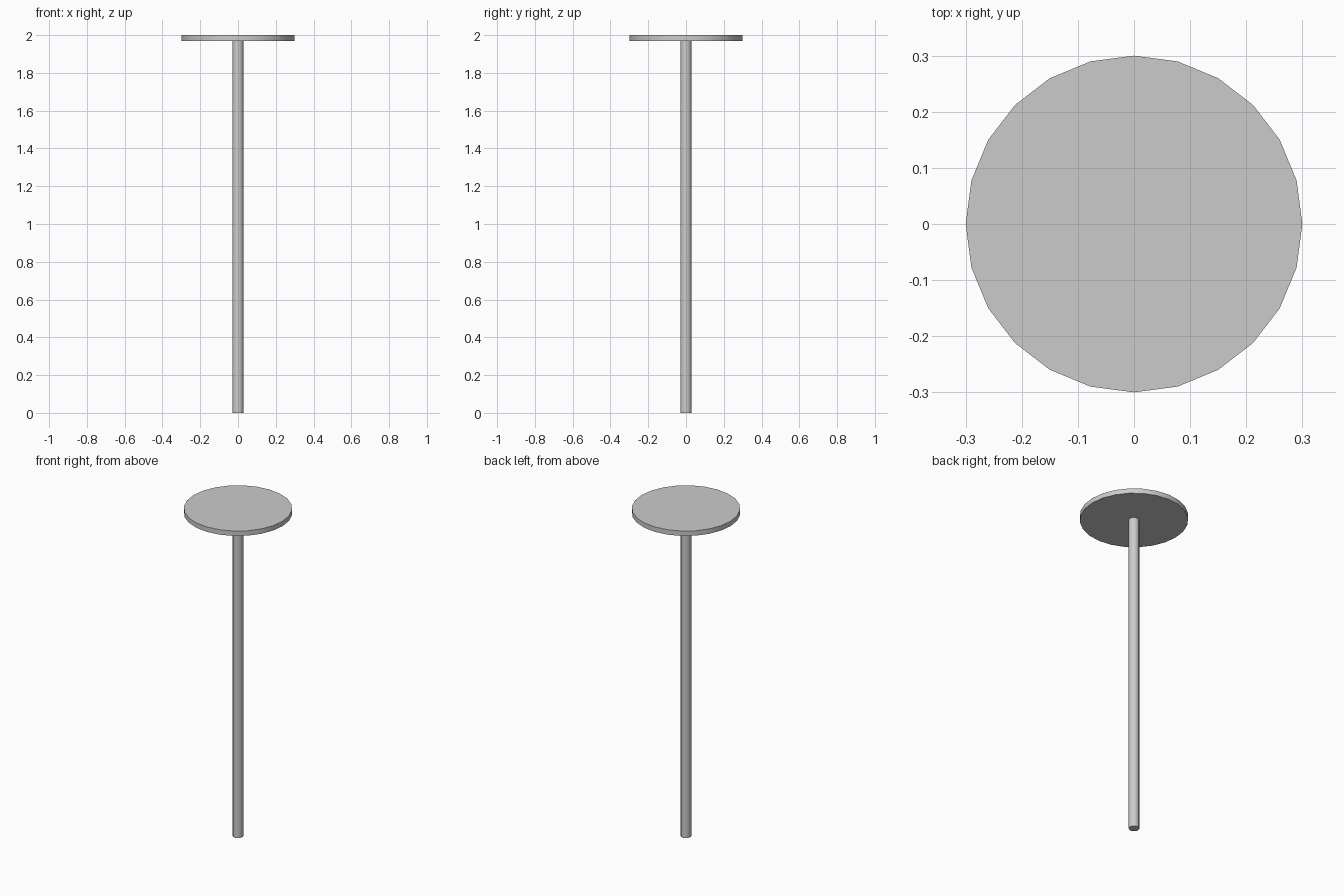
import bpy
import math

cube = bpy.data.objects.get("Cube")
if cube:
    bpy.data.objects.remove(cube, do_unlink=True)

# Single plain grey material
grey = bpy.data.materials.new("light_grey")
grey.use_nodes = True
colour = (0.6, 0.6, 0.6, 1.0)
grey.diffuse_color = colour
grey.node_tree.nodes["Principled BSDF"].inputs["Base Color"].default_value = colour


def add_cylinder(name, radius, bottom, top, sides):
    bpy.ops.mesh.primitive_cylinder_add(
        vertices=sides, radius=radius, depth=top - bottom,
        location=(0, 0, (bottom + top) / 2))
    part = bpy.context.object
    part.name = name
    part.data.materials.append(grey)
    bpy.ops.object.shade_smooth_by_angle(angle=math.radians(40))
    return part


HEIGHT = 2.0
PLATE_THICKNESS = 0.03

# Slender upright pole
add_cylinder("pole", 0.03, 0.0, HEIGHT - PLATE_THICKNESS, 12)
# Thin round plate on top
add_cylinder("round_plate", 0.3, HEIGHT - PLATE_THICKNESS, HEIGHT, 24)
